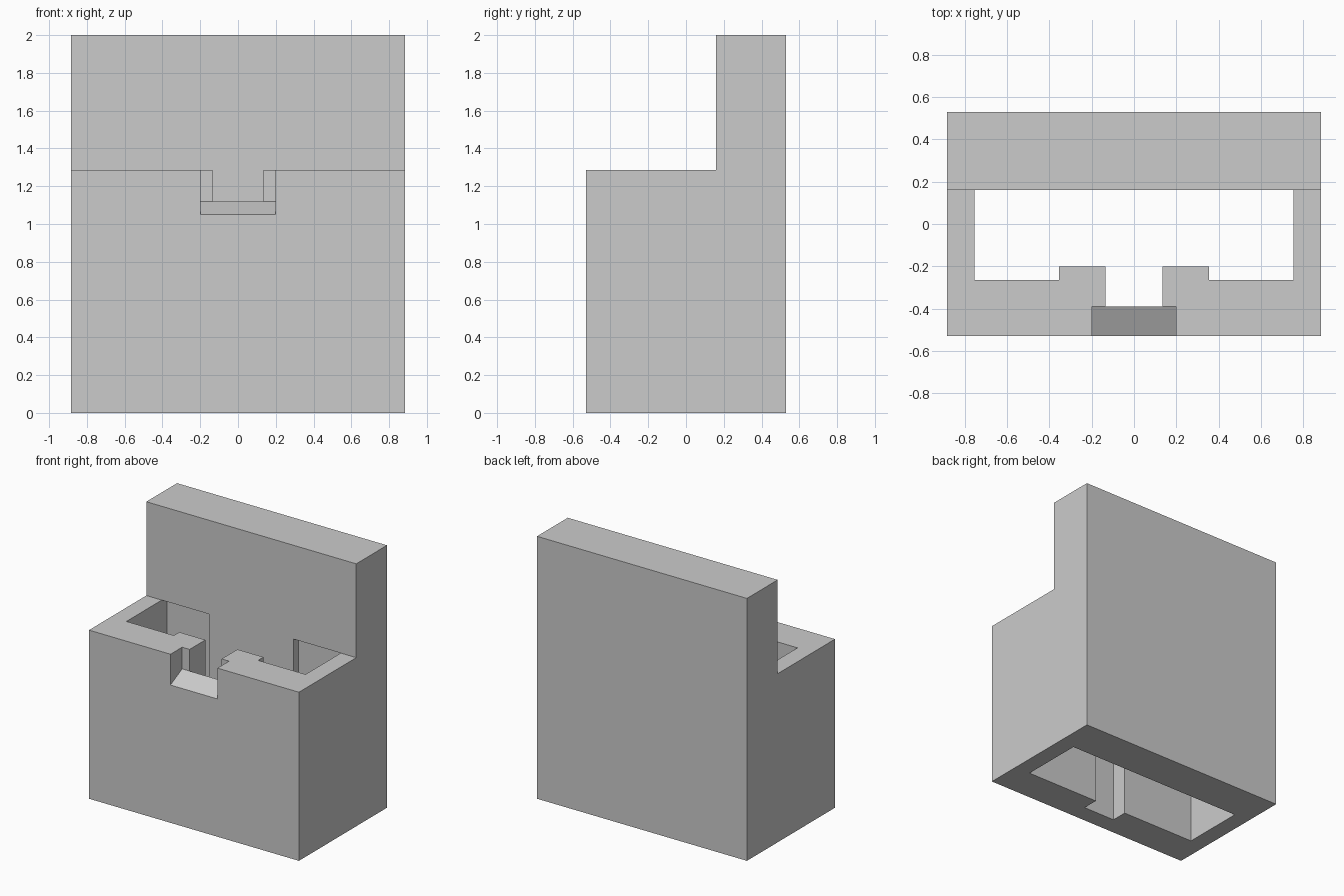
import bpy
import bmesh

cube = bpy.data.objects.get("Cube")
if cube:
    bpy.data.objects.remove(cube, do_unlink=True)

grey = bpy.data.materials.new("plain grey")
grey.use_nodes = True
grey.diffuse_color = (0.6, 0.6, 0.6, 1)
grey.node_tree.nodes["Principled BSDF"].inputs["Base Color"].default_value = (0.6, 0.6, 0.6, 1)


def extrude_side(name, profile, half_width):
    """Extrude a (y, z) profile symmetrically across x."""
    bm = bmesh.new()
    face = bm.faces.new([bm.verts.new((-half_width, y, z)) for y, z in profile])
    out = bmesh.ops.extrude_face_region(bm, geom=[face])
    moved = [v for v in out["geom"] if isinstance(v, bmesh.types.BMVert)]
    bmesh.ops.translate(bm, verts=moved, vec=(2 * half_width, 0, 0))
    bmesh.ops.recalc_face_normals(bm, faces=bm.faces[:])
    mesh = bpy.data.meshes.new(name)
    bm.to_mesh(mesh)
    bm.free()
    mesh.materials.append(grey)
    obj = bpy.data.objects.new(name, mesh)
    bpy.context.collection.objects.link(obj)
    return obj


def block(name, half_width, y0, y1, z0, z1):
    return extrude_side(name, [(y0, z0), (y1, z0), (y1, z1), (y0, z1)], half_width)


def combine(target, tool, operation):
    """Apply a boolean and discard the tool object."""
    tool.hide_render = True
    mod = target.modifiers.new(operation.lower(), 'BOOLEAN')
    mod.operation, mod.solver, mod.object = operation, 'EXACT', tool
    bpy.context.view_layer.objects.active = target
    bpy.ops.object.modifier_apply(modifier=mod.name)
    bpy.data.objects.remove(tool, do_unlink=True)


FRONT, BACK, STEP = -0.53, 0.53, 0.16
LEDGE, TOP, PAD_BASE = 1.285, 2.0, 0.6

# Stepped body: low front box with a tall back slab
body = extrude_side("holder_body", [(FRONT, 0), (BACK, 0), (BACK, TOP), (STEP, TOP),
                                    (STEP, LEDGE), (FRONT, LEDGE)], 0.885)

# Open shaft, running slightly under the back slab
combine(body, extrude_side("shaft", [(-0.265, -0.1), (0.224, -0.1), (0.224, LEDGE), (STEP, LEDGE),
                                     (STEP, 1.5), (-0.265, 1.5)], 0.755), 'DIFFERENCE')

# Raised pads on the front and back inner walls
combine(body, block("front_pad", 0.355, -0.3, -0.2, PAD_BASE, LEDGE), 'UNION')
combine(body, block("back_pad", 0.355, STEP, 0.3, PAD_BASE, 1.4), 'UNION')

# Full-height groove inside the front wall
combine(body, block("groove", 0.135, -0.39, -0.1, -0.1, 1.5), 'DIFFERENCE')

# Wider notch in the front rim with a sloping sill
combine(body, extrude_side("notch", [(-0.67, 0.98), (-0.39, 1.12), (-0.39, 1.5), (-0.67, 1.5)], 0.198),
        'DIFFERENCE')
